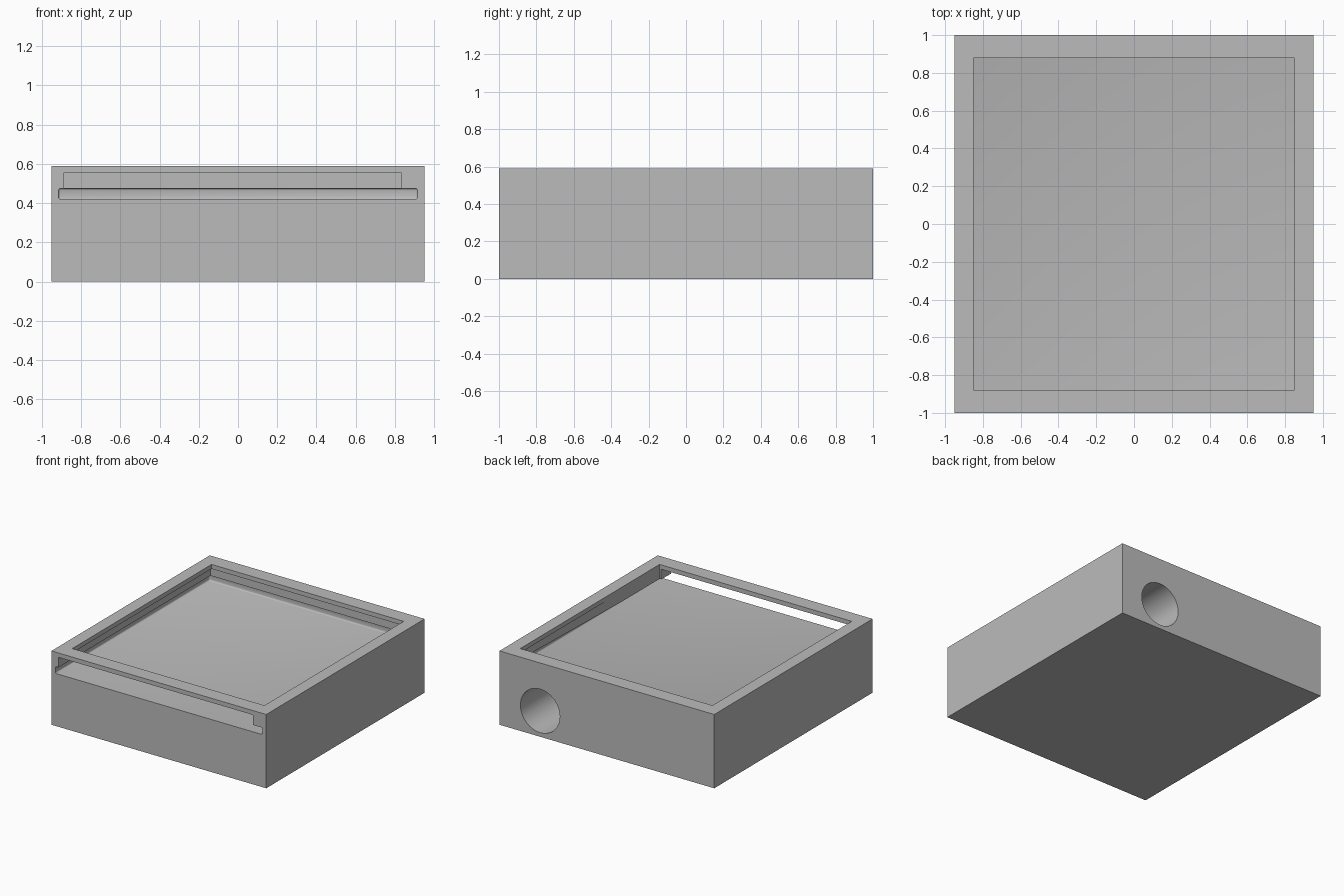
import bpy, bmesh, math

if "Cube" in bpy.data.objects:
    bpy.data.objects.remove(bpy.data.objects["Cube"])

grey = bpy.data.materials.new("plain grey")
grey.diffuse_color = (0.5, 0.5, 0.5, 1)
grey.use_nodes = True
grey.node_tree.nodes["Principled BSDF"].inputs["Base Color"].default_value = grey.diffuse_color


def prism(name, outline, z0, z1, round_corners=0.0):
    """Extrude a flat outline (x, y) from z0 to z1."""
    bm = bmesh.new()
    base = bm.faces.new([bm.verts.new((x, y, z0)) for x, y in outline])
    out = bmesh.ops.extrude_face_region(bm, geom=[base])
    top = [v for v in out["geom"] if isinstance(v, bmesh.types.BMVert)]
    bmesh.ops.translate(bm, verts=top, vec=(0, 0, z1 - z0))
    bmesh.ops.recalc_face_normals(bm, faces=bm.faces)
    if round_corners:
        bmesh.ops.bevel(bm, geom=bm.edges[:], offset=round_corners,
                        segments=3, profile=0.5, affect='EDGES')
    mesh = bpy.data.meshes.new(name)
    bm.to_mesh(mesh)
    bm.free()
    obj = bpy.data.objects.new(name, mesh)
    bpy.context.collection.objects.link(obj)
    mesh.materials.append(grey)
    return obj


def rect(x, y0, y1):
    return [(-x, y0), (x, y0), (x, y1), (-x, y1)]


# Solid block
box = prism("box_body", rect(0.95, -1, 1), 0, 0.59)

# Groove for the sliding lid, open at the front
groove = prism("lid_groove_cutter", rect(0.915, -1.1, 0.945), 0.42, 0.475, 0.01)

# Tapered channel above the groove, its right wall slanting inward to the front
channel = prism("lid_channel_cutter",
                [(-0.888, -1.1), (0.829, -1.1), (0.888, 0.92), (-0.888, 0.92)],
                0.46, 0.555)

# Window in the top
window = prism("top_window_cutter", rect(0.85, -0.88, 0.88), 0.45, 0.7)

# Round blind hole in the back
depth = 0.9
bpy.ops.mesh.primitive_cylinder_add(
    vertices=64, radius=0.174, depth=depth + 0.1,
    location=(0.59, 1.1 - (depth + 0.1) / 2, 0.207),
    rotation=(math.pi / 2, 0, 0))
hole = bpy.context.object
hole.name = "round_hole_cutter"
hole.data.materials.append(grey)

# Cut every opening, then drop the cutters
for cutter in (groove, channel, window, hole):
    mod = box.modifiers.new(cutter.name, 'BOOLEAN')
    mod.operation = 'DIFFERENCE'
    mod.solver = 'EXACT'
    mod.object = cutter
    cutter.hide_render = True

bpy.ops.object.select_all(action='DESELECT')
box.select_set(True)
bpy.context.view_layer.objects.active = box
for mod in list(box.modifiers):
    bpy.ops.object.modifier_apply(modifier=mod.name)
for cutter in (groove, channel, window, hole):
    bpy.data.objects.remove(cutter)

# Smooth the round hole, keep the box edges sharp
bpy.ops.object.shade_smooth_by_angle(angle=math.radians(30))
